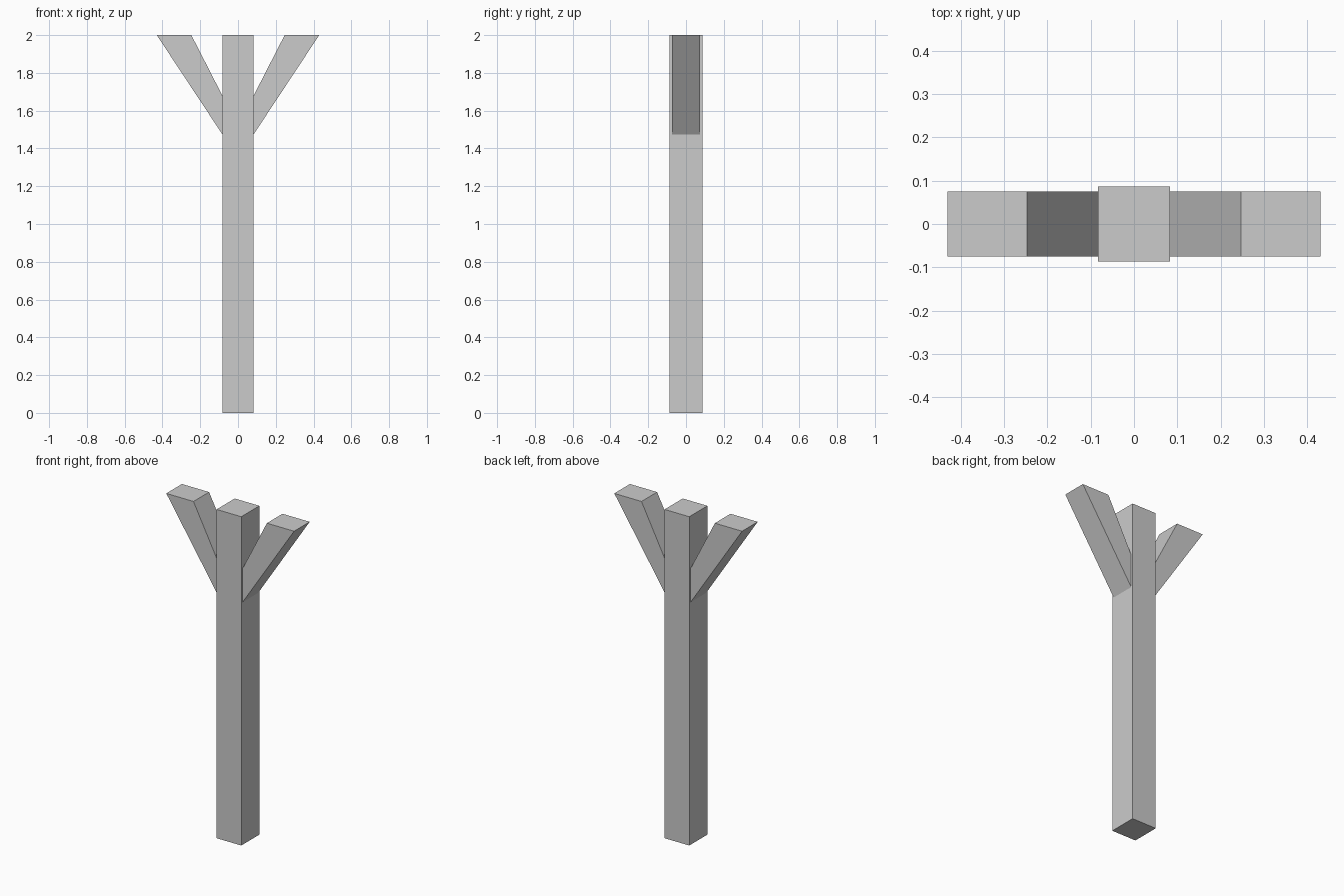
import bpy

if "Cube" in bpy.data.objects:
    bpy.data.objects.remove(bpy.data.objects["Cube"])

def prism(name, profile, half_depth):
    """Extrude an x/z profile symmetrically along y."""
    n = len(profile)
    verts = [(x, y, z) for y in (-half_depth, half_depth) for x, z in profile]
    faces = [tuple(range(n)), tuple(reversed(range(n, 2 * n)))]
    faces += [(i, i + n, (i + 1) % n + n, (i + 1) % n) for i in range(n)]
    mesh = bpy.data.meshes.new(name)
    mesh.from_pydata(verts, [], faces)
    obj = bpy.data.objects.new(name, mesh)
    bpy.context.collection.objects.link(obj)
    return obj

POST = 0.083

# Upright post
prism("post", [(-POST, 0), (POST, 0), (POST, 2), (-POST, 2)], 0.087)

# Slanted braces, cut flush with the post side and the top
brace = [(POST, 1.475), (0.43, 2), (0.247, 2), (POST, 1.68)]
prism("right_brace", brace, 0.075)
prism("left_brace", [(-x, z) for x, z in reversed(brace)], 0.075)
